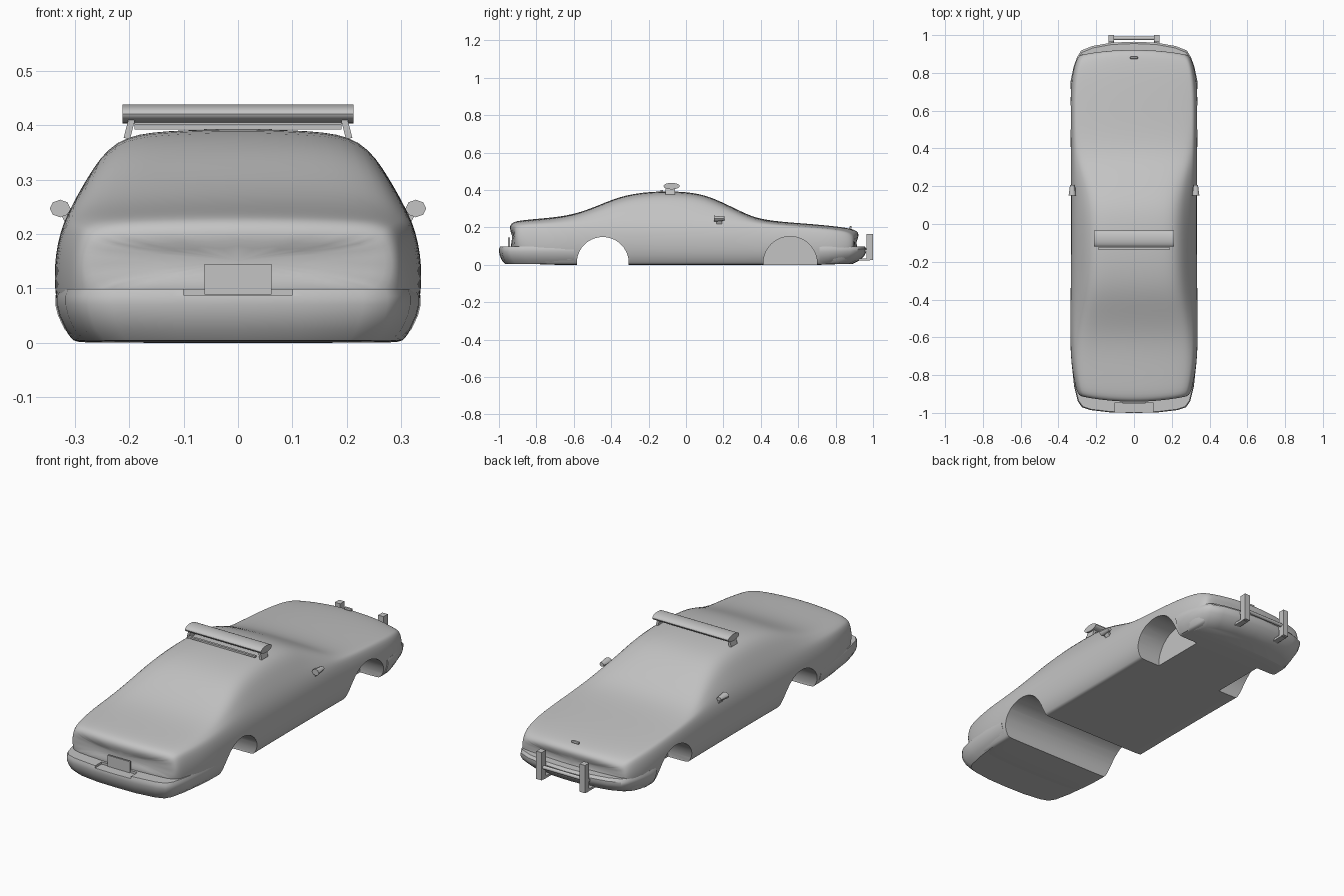
import bpy, bmesh, math
from mathutils import Vector, Matrix

cube = bpy.data.objects.get("Cube")
if cube:
    bpy.data.objects.remove(cube, do_unlink=True)

grey = bpy.data.materials.new("plain_grey")
grey.use_nodes = True
COLOUR = (0.55, 0.55, 0.55, 1)
grey.diffuse_color = COLOUR
for node in grey.node_tree.nodes:
    if node.type == "BSDF_PRINCIPLED":
        node.inputs["Base Color"].default_value = COLOUR


def make(name, bm):
    """Turn a bmesh into an object with the grey material."""
    bmesh.ops.recalc_face_normals(bm, faces=bm.faces[:])
    mesh = bpy.data.meshes.new(name)
    bm.to_mesh(mesh)
    bm.free()
    mesh.materials.append(grey)
    ob = bpy.data.objects.new(name, mesh)
    bpy.context.collection.objects.link(ob)
    return ob


def finish(ob, angle=35):
    """Apply the modifiers, then smooth all but the sharp edges."""
    bpy.ops.object.select_all(action="DESELECT")
    ob.select_set(True)
    bpy.context.view_layer.objects.active = ob
    for mod in list(ob.modifiers):
        bpy.ops.object.modifier_apply(modifier=mod.name)
    bpy.ops.object.shade_smooth_by_angle(angle=math.radians(angle))
    return ob


def loft(name, rings):
    """Skin closed rings of equal length and cap both ends."""
    bm = bmesh.new()
    loops = [[bm.verts.new(p) for p in ring] for ring in rings]
    n = len(loops[0])
    for a, b in zip(loops, loops[1:]):
        for i in range(n):
            j = (i + 1) % n
            bm.faces.new((a[i], a[j], b[j], b[i]))
    bm.faces.new(loops[0])
    bm.faces.new(loops[-1])
    return make(name, bm)


def box(name, centre, size, bevel=0.0, tilt=0.0):
    bm = bmesh.new()
    bmesh.ops.create_cube(bm, size=1)
    bmesh.ops.scale(bm, vec=size, verts=bm.verts)
    if bevel:
        bmesh.ops.bevel(bm, geom=bm.edges[:], offset=bevel, segments=2,
                        affect="EDGES", profile=0.5)
    bmesh.ops.rotate(bm, matrix=Matrix.Rotation(tilt, 3, "Y"), verts=bm.verts)
    bmesh.ops.translate(bm, vec=centre, verts=bm.verts)
    return make(name, bm)


def rod(name, centre, axis, length, r1, r2, sides, scale=(1, 1, 1)):
    bm = bmesh.new()
    bmesh.ops.create_cone(bm, cap_ends=True, segments=sides,
                          radius1=r1, radius2=r2, depth=length)
    turn = Vector((0, 0, 1)).rotation_difference(Vector(axis)).to_matrix()
    bmesh.ops.rotate(bm, matrix=turn, verts=bm.verts)
    bmesh.ops.scale(bm, vec=scale, verts=bm.verts)
    bmesh.ops.translate(bm, vec=centre, verts=bm.verts)
    return make(name, bm)


def cut(ob, cutter):
    mod = ob.modifiers.new("cut", "BOOLEAN")
    mod.operation = "DIFFERENCE"
    mod.solver = "EXACT"
    mod.object = cutter
    cutter.hide_render = True


# Body stations: y, half width, belt z, roof half width, roof edge z, top z, bottom z
STATIONS = [
    (-.947, .265, .17, .20, .18, .19, .11),
    (-.94, .295, .20, .235, .217, .224, .08),
    (-.90, .312, .21, .25, .23, .239, .01),
    (-.75, .337, .215, .27, .24, .25, 0),
    (-.60, .341, .22, .27, .26, .268, 0),
    (-.46, .34, .225, .255, .31, .322, 0),
    (-.33, .338, .228, .235, .362, .377, 0),
    (-.14, .336, .228, .228, .382, .398, 0),
    (.05, .336, .228, .228, .373, .389, 0),
    (.155, .336, .226, .235, .338, .355, 0),
    (.29, .337, .224, .265, .275, .288, 0),
    (.395, .338, .215, .28, .23, .24, 0),
    (.61, .341, .205, .27, .212, .224, 0),
    (.78, .336, .19, .265, .199, .21, 0),
    (.88, .315, .178, .25, .184, .196, .01),
    (.92, .295, .155, .23, .167, .182, .05),
    (.928, .27, .13, .2, .14, .155, .09),
]


def body_ring(y, w, belt, roof, edge, top, bottom):
    h = belt - bottom
    half = [(w * .87, bottom), (w * .895, bottom + .002),
            (w * .98, bottom + h * .23), (w, bottom + h * .65),
            (w * .95, belt), ((w * .95 + roof) / 2 + .004, (belt + edge) / 2),
            (roof, edge), (roof * .6, top - .003)]
    ring = [(0, bottom)] + half + [(0, top)] + [(-x, z) for x, z in reversed(half)]
    # Bow the nose and tail in plan
    return [(x, y * (1 - .045 * (x / .3) ** 2 * y ** 4), z) for x, z in ring]


body = loft("car_body", [body_ring(*s) for s in STATIONS])
sub = body.modifiers.new("smooth", "SUBSURF")
sub.levels = 2

# Wheel wells: open across at the tail, pockets at the nose
cutters = [rod("rear_well_cutter", (0, -.445, .01), (1, 0, 0), .9, .139, .139, 40)]
for side in (-1, 1):
    cutters.append(rod("front_well_cutter", (side * .31, .557, .008), (1, 0, 0),
                       .24, .144, .144, 40))
for c in cutters:
    cut(body, c)
finish(body)


# Bumpers wrap round to the wheel arches
def bumper(name, half, pull):
    sign = 1 if half[0][1] > 0 else -1
    outline = half + [(-x, y) for x, y in reversed(half[1:])]
    layers = [(.004, .11), (.025, .05), (.05, .015), (.07, 0), (.086, 0), (.099, .014)]
    rings = []
    for z, inset in layers:
        rings.append([(x * (1 - inset),
                       y - sign * inset * pull * (abs(y) > .8), z)
                      for x, y in outline])
    return loft(name, rings)


rear_bumper = bumper("rear_bumper", [
    (0, -1), (.12, -.998), (.23, -.985), (.275, -.97), (.297, -.94),
    (.317, -.86), (.332, -.72), (.334, -.6)], .3)
notch = box("notch_cutter", (0, -.99, .12), (.2, .09, .064))
cut(rear_bumper, notch)
finish(rear_bumper)
finish(bumper("front_bumper", [
    (0, .965), (.12, .96), (.22, .942), (.28, .918), (.303, .88),
    (.32, .83), (.335, .76), (.336, .715)], .7))

for c in cutters + [notch]:
    bpy.data.objects.remove(c, do_unlink=True)

# Number plate panel and hood ornament
box("plate_panel", (0, -.946, .117), (.124, .009, .056))
finish(box("hood_ornament", (0, .88, .201), (.04, .012, .012), .003))

# Roof light bar, its feet and rail
finish(rod("light_bar", (0, -.077, .421), (1, 0, 0), .425, .043, .043, 24,
           (1, 1, .4)))
box("light_bar_rail", (0, -.13, .397), (.38, .012, .009))
box("light_bar_base", (0, -.077, .402), (.38, .03, .006))

for side, label in ((1, "left"), (-1, "right")):
    box(label + "_bar_foot", (side * .2, -.085, .393), (.012, .05, .036),
        tilt=side * -.25)
    # Door mirror and stalk
    finish(rod(label + "_mirror", (side * .327, .178, .247), (0, 1, 0), .055,
               .019, .012, 8, (1, 1, .85)), 50)
    box(label + "_mirror_stalk", (side * .315, .178, .228), (.012, .03, .03),
        tilt=side * .4)
    # Push bar upright, with brackets back to the bumper
    box(label + "_push_bar", (side * .121, .983, .095), (.03, .034, .14))
    box(label + "_lower_bracket", (side * .121, .925, .029), (.03, .12, .012))
    box(label + "_upper_bracket", (side * .121, .945, .075), (.026, .07, .012))

finish(rod("push_bar_cross", (0, .983, .085), (1, 0, 0), .24, .009, .009, 12))
